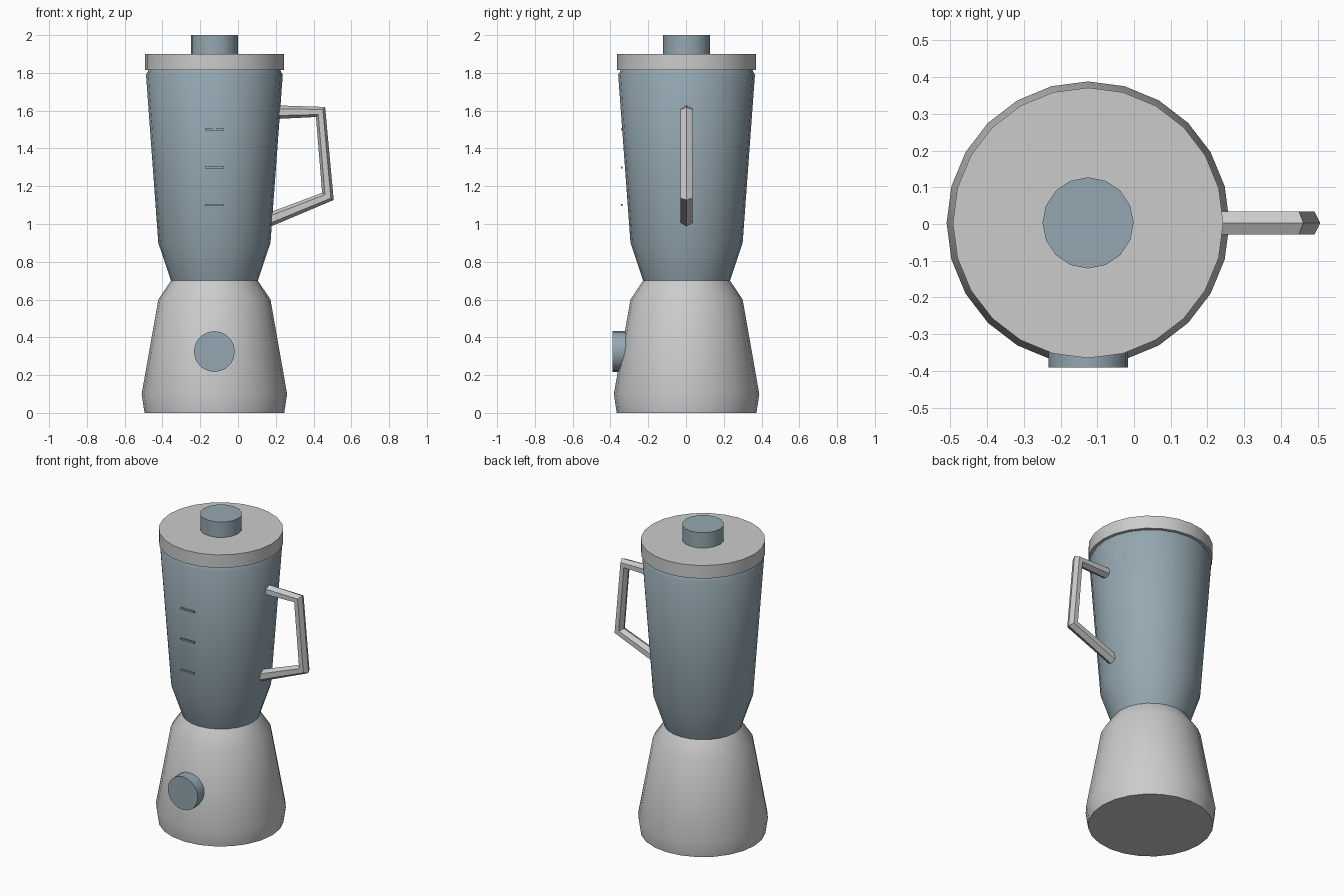
import bpy, bmesh
from math import sin, cos, pi, radians
from mathutils import Vector, Matrix

if "Cube" in bpy.data.objects:
    bpy.data.objects.remove(bpy.data.objects["Cube"])

CX, CY = -0.125, 0.003          # main vertical axis

slate = bpy.data.materials.new("slate")
slate.diffuse_color = (0.30, 0.39, 0.44, 1)
slate.use_nodes = True
slate.node_tree.nodes["Principled BSDF"].inputs["Base Color"].default_value = slate.diffuse_color


def finish(name, bm, mat=None, smooth=True):
    bmesh.ops.recalc_face_normals(bm, faces=bm.faces)
    me = bpy.data.meshes.new(name)
    bm.to_mesh(me)
    bm.free()
    ob = bpy.data.objects.new(name, me)
    bpy.context.collection.objects.link(ob)
    if mat:
        me.materials.append(mat)
    if smooth:
        bpy.ops.object.select_all(action='DESELECT')
        ob.select_set(True)
        bpy.context.view_layer.objects.active = ob
        bpy.ops.object.shade_smooth_by_angle(angle=radians(35))
    return ob


def skin(bm, rings):
    """Join equal-sized point rings into a capped tube."""
    loops = [[bm.verts.new(p) for p in r] for r in rings]
    n = len(loops[0])
    for a, b in zip(loops, loops[1:]):
        for i in range(n):
            j = (i + 1) % n
            bm.faces.new((a[i], a[j], b[j], b[i]))
    bm.faces.new(loops[0])
    bm.faces.new(loops[-1])


def turned(name, profile, sides, mat=None, matrix=None):
    """Solid of revolution from (radius, height) pairs."""
    bm = bmesh.new()
    skin(bm, [[(r * cos(2 * pi * i / sides), r * sin(2 * pi * i / sides), z)
               for i in range(sides)] for r, z in profile])
    bm.transform(matrix or Matrix.Translation((CX, CY, 0)))
    return finish(name, bm, mat)


# Motor base, jar, lid and plug
turned("motor_base", [(0.37, 0), (0.385, 0.1), (0.297, 0.6), (0.23, 0.7)], 24)
turned("jar", [(0.23, 0.7), (0.297, 0.9), (0.362, 1.79), (0.346, 1.82)], 24, slate)
turned("lid", [(0.368, 1.815), (0.368, 1.9)], 24)
turned("lid_plug", [(0.124, 1.9), (0.124, 2.0)], 16, slate)

# Control knob facing the front
turned("control_knob", [(0.108, 0), (0.108, 0.11)], 20, slate,
       Matrix.Translation((CX, -0.28, 0.325)) @ Matrix.Rotation(pi / 2, 4, 'X'))

# Measuring marks on the front of the jar
for k, z in enumerate((1.1, 1.3, 1.5)):
    bm = bmesh.new()
    bmesh.ops.create_cube(bm, size=1, matrix=Matrix.Translation((CX, -0.34, z))
                          @ Matrix.Diagonal((0.1, 0.01, 0.01, 1)))
    finish(f"measuring_mark_{k + 1}", bm, slate, smooth=False)

# Handle: hexagonal section swept along an angular path
path = [Vector(p) for p in ((0.20, 0, 1.592), (0.437, 0, 1.593),
                            (0.476, 0, 1.146), (0.16, 0, 1.02))]
rings = []
for i, p in enumerate(path):
    d_in = (p - path[max(i - 1, 0)]).normalized()
    d_out = (path[min(i + 1, 3)] - p).normalized()
    t = (d_in + d_out).normalized()
    side = Vector((0, 1, 0))
    out = side.cross(t)
    rings.append([p + Vector((0, CY, 0)) + 0.036 * (out * cos(a) + side * sin(a))
                  for a in (k * pi / 3 for k in range(6))])
bm = bmesh.new()
skin(bm, rings)
finish("handle", bm, smooth=False)
